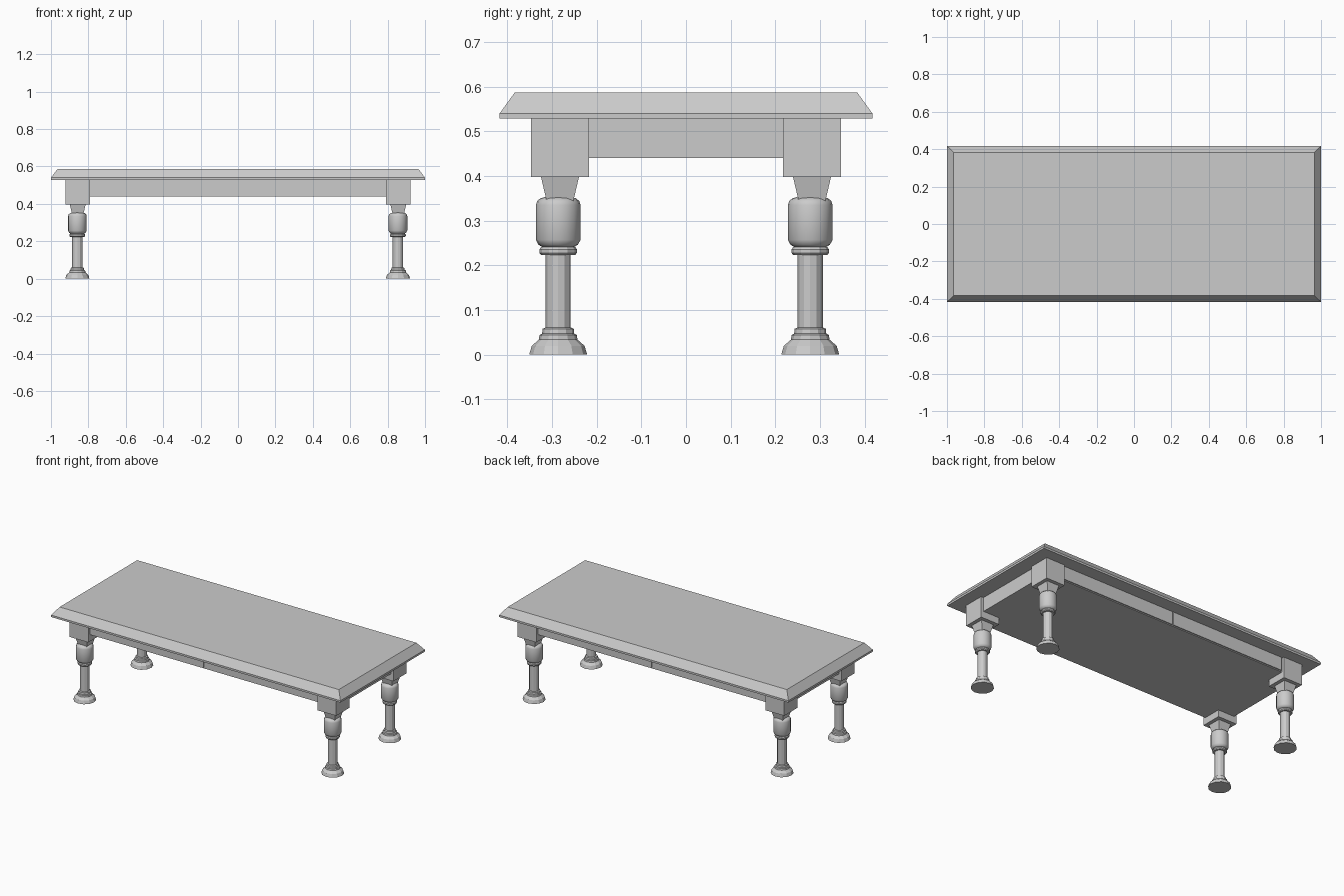
import bpy, bmesh, math
from mathutils import Matrix

if "Cube" in bpy.data.objects:
    bpy.data.objects.remove(bpy.data.objects["Cube"])


def make(name, bm):
    bmesh.ops.recalc_face_normals(bm, faces=bm.faces)
    me = bpy.data.meshes.new(name)
    bm.to_mesh(me)
    bm.free()
    ob = bpy.data.objects.new(name, me)
    bpy.context.collection.objects.link(ob)
    return ob


def stack(name, levels, cx=0, cy=0):
    """Closed solid from rectangular sections (half x, half y, z)."""
    bm = bmesh.new()
    rings = [[bm.verts.new((cx + sx * hx, cy + sy * hy, z))
              for sx, sy in ((-1, -1), (1, -1), (1, 1), (-1, 1))]
             for hx, hy, z in levels]
    for a, b in zip(rings, rings[1:]):
        for i in range(4):
            j = (i + 1) % 4
            bm.faces.new((a[i], a[j], b[j], b[i]))
    bm.faces.new(rings[0][::-1])
    bm.faces.new(rings[-1])
    return make(name, bm)


def turned(name, profile, sides, cx, cy):
    """Closed lathe solid from (radius, z) points."""
    bm = bmesh.new()
    rings = [[bm.verts.new((cx + r * math.cos(math.tau * i / sides),
                            cy + r * math.sin(math.tau * i / sides), z))
              for i in range(sides)] for r, z in profile]
    for a, b in zip(rings, rings[1:]):
        for i in range(sides):
            j = (i + 1) % sides
            bm.faces.new((a[i], a[j], b[j], b[i]))
    bm.faces.new(rings[0][::-1])
    bm.faces.new(rings[-1])
    return make(name, bm)


# Bevelled table top
stack("table_top", [(1, 0.417, 0.528), (1, 0.417, 0.54), (0.965, 0.383, 0.587)])

# Closed apron box under the top
stack("apron_box", [(0.905, 0.33, 0.44), (0.905, 0.33, 0.53)])

# Paired drawer fronts on both long sides
for side, y in (("front", -0.331), ("back", 0.331)):
    for hand, x in (("left", -0.394), ("right", 0.394)):
        stack(f"{side}_{hand}_drawer",
              [(0.391, 0.005, 0.446), (0.391, 0.005, 0.529)], x, y)

FOOT = [(0.065, 0), (0.059, 0.02), (0.043, 0.034), (0.042, 0.044),
        (0.036, 0.047), (0.035, 0.058), (0.028, 0.061), (0.028, 0.225)]
RING = [(0.038, 0.223), (0.042, 0.228), (0.042, 0.236), (0.038, 0.241)]
BULB = [(0.034, 0.24), (0.044, 0.246), (0.05, 0.257), (0.05, 0.335),
        (0.047, 0.344), (0.04, 0.35), (0.028, 0.353)]

# Four legs: corner block, tapered neck, bulb, collar, column and foot
for side, sy in (("front", -1), ("back", 1)):
    for hand, sx in (("left", -1), ("right", 1)):
        tag = f"{side}_{hand}"
        bx, by = sx * 0.857, sy * 0.282
        lx, ly = bx - 0.002, by - 0.004
        stack(tag + "_block", [(0.065, 0.065, 0.398), (0.065, 0.065, 0.53)], bx, by)
        stack(tag + "_neck", [(0.029, 0.029, 0.34), (0.043, 0.043, 0.4)], bx, by)
        turned(tag + "_column", FOOT, 12, lx, ly)
        turned(tag + "_collar", RING, 12, lx, ly)
        bulb = turned(tag + "_bulb", BULB, 16, lx, ly)
        bpy.ops.object.select_all(action='DESELECT')
        bulb.select_set(True)
        bpy.context.view_layer.objects.active = bulb
        bpy.ops.object.shade_smooth_by_angle(angle=math.radians(40))
